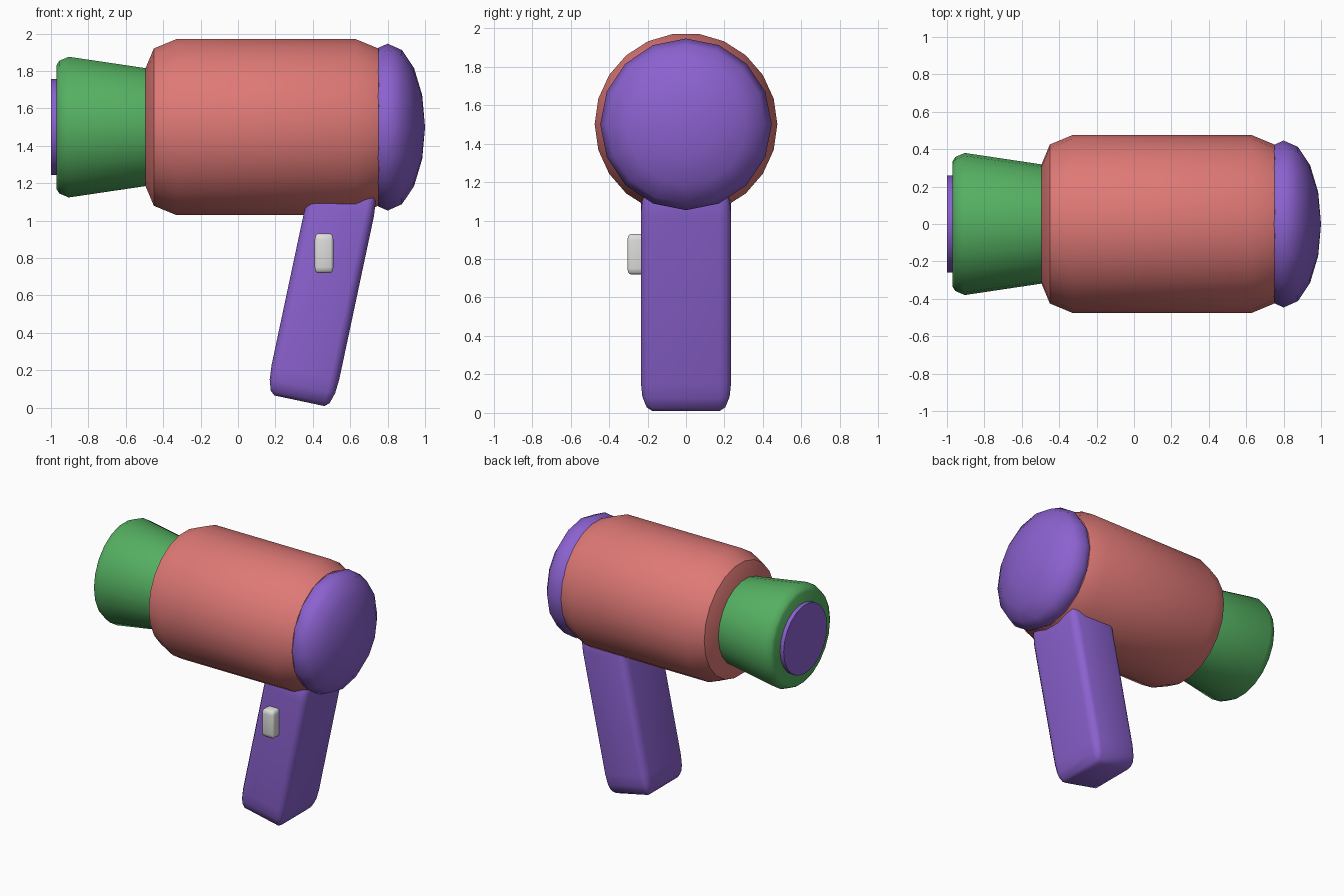
import bpy, bmesh, math
from mathutils import Matrix

if "Cube" in bpy.data.objects:
    bpy.data.objects.remove(bpy.data.objects["Cube"])


def material(name, rgb):
    m = bpy.data.materials.new(name)
    m.diffuse_color = (*rgb, 1)
    m.use_nodes = True
    m.node_tree.nodes["Principled BSDF"].inputs["Base Color"].default_value = m.diffuse_color
    return m


RED = material("coral red", (0.73, 0.19, 0.18))
GREEN = material("leaf green", (0.09, 0.43, 0.12))
PURPLE = material("violet", (0.26, 0.122, 0.63))
WHITE = material("light grey", (0.72, 0.72, 0.70))
AXIS_Z = 1.5


def finish(name, bm, mat, angle=35):
    bmesh.ops.recalc_face_normals(bm, faces=bm.faces[:])
    me = bpy.data.meshes.new(name)
    bm.to_mesh(me)
    bm.free()
    ob = bpy.data.objects.new(name, me)
    bpy.context.collection.objects.link(ob)
    me.materials.append(mat)
    bpy.ops.object.select_all(action='DESELECT')
    ob.select_set(True)
    bpy.context.view_layer.objects.active = ob
    bpy.ops.object.shade_smooth_by_angle(angle=math.radians(angle))
    return ob


def lathe_x(name, profile, sides, mat, angle=35):
    """Closed solid turned about the horizontal barrel axis; profile is (x, radius)."""
    bm = bmesh.new()
    rings = []
    for x, r in profile:
        rings.append([bm.verts.new((x, r * math.cos(2 * math.pi * i / sides),
                                    AXIS_Z + r * math.sin(2 * math.pi * i / sides)))
                      for i in range(sides)])
    for a, b in zip(rings, rings[1:]):
        for i in range(sides):
            j = (i + 1) % sides
            bm.faces.new((a[i], a[j], b[j], b[i]))
    bm.faces.new(rings[0])
    bm.faces.new(rings[-1])
    return finish(name, bm, mat, angle)


def rounded_box(name, bevel, segments, matrix, mat):
    """Unit cube with rounded edges, then placed and stretched by the matrix."""
    bm = bmesh.new()
    bmesh.ops.create_cube(bm, size=1)
    bmesh.ops.bevel(bm, geom=bm.edges[:], offset=bevel, segments=segments,
                    profile=0.5, affect='EDGES')
    bm.transform(matrix)
    return finish(name, bm, mat, 50)


# Barrel with chamfered ends
lathe_x("barrel", [(-0.50, 0.305), (-0.45, 0.425), (-0.33, 0.475),
                   (0.63, 0.475), (0.75, 0.425), (0.80, 0.305)], 22, RED)

# Flared nozzle and its outlet disc
lathe_x("nozzle", [(-0.97, 0.335), (-0.956, 0.358), (-0.905, 0.380),
                   (-0.45, 0.312)], 22, GREEN, 50)
lathe_x("outlet", [(-1.0, 0.26), (-0.95, 0.26)], 22, PURPLE)

# Domed rear cap
bm = bmesh.new()
bmesh.ops.create_uvsphere(bm, u_segments=16, v_segments=8, radius=1)
bm.transform(Matrix.Translation((0.8, 0, AXIS_Z)) @ Matrix.Diagonal((0.2, 0.446, 0.446, 1))
             @ Matrix.Rotation(math.pi / 2, 4, 'Y'))
finish("rear_cap", bm, PURPLE, 60)

# Slanted grip, its top buried in the barrel
tilt = math.radians(12)
length = 1.2
centre = (0.328 + math.sin(tilt) * length / 2, 0, 0.037 + math.cos(tilt) * length / 2)
rounded_box("grip", 0.13, 3, Matrix.Translation(centre) @ Matrix.Rotation(tilt, 4, 'Y')
            @ Matrix.Diagonal((0.37, 0.47, length, 1)), PURPLE)

# Switch on the front of the grip
rounded_box("switch", 0.15, 2, Matrix.Translation((0.46, -0.25, 0.825))
            @ Matrix.Diagonal((0.10, 0.11, 0.21, 1)), WHITE)
